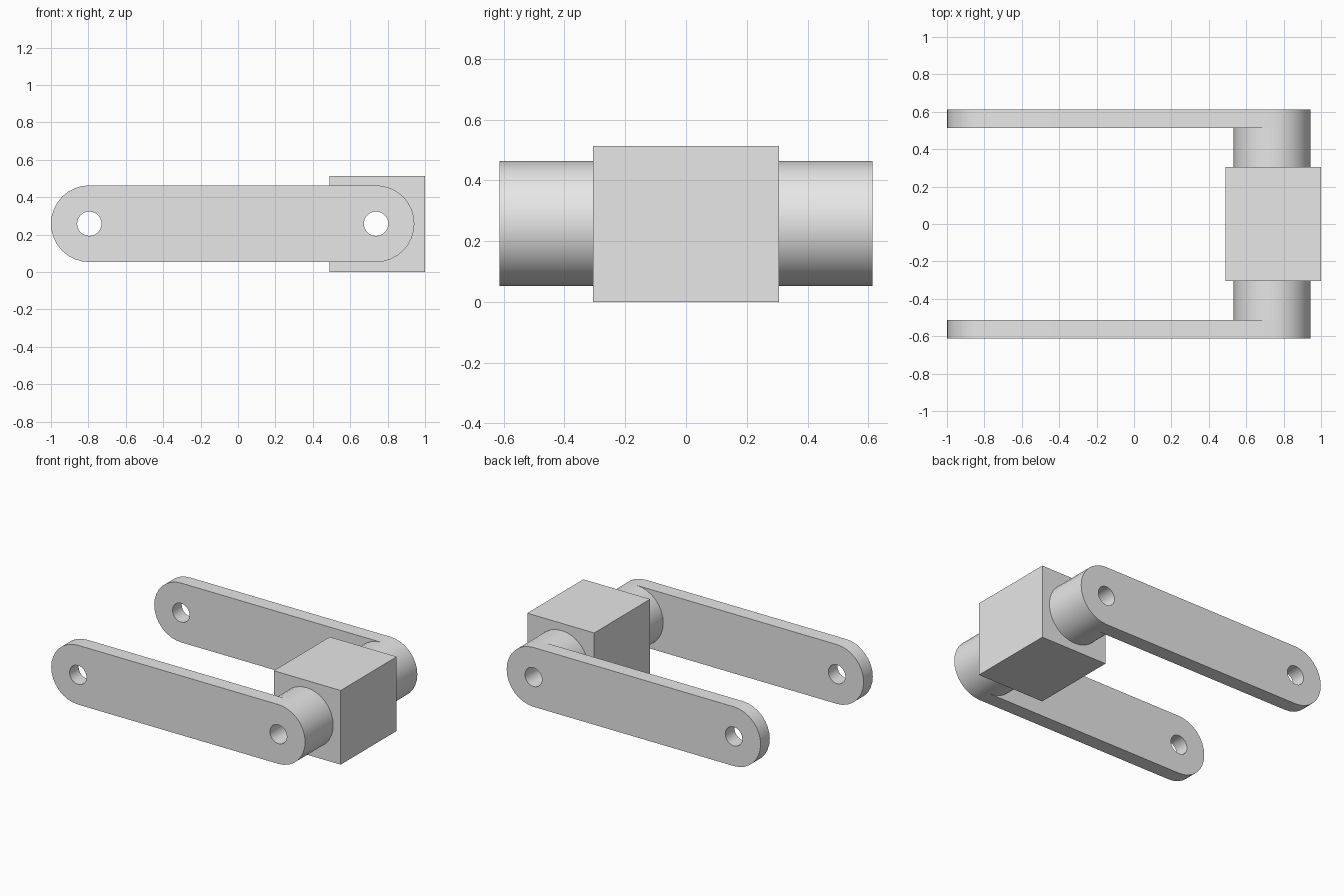
import bpy
import bmesh
from math import cos, sin, pi, radians
from mathutils import Matrix

old = bpy.data.objects.get("Cube")
if old:
    bpy.data.objects.remove(old, do_unlink=True)

MID_Z = 0.258              # height of both pin axes
PIVOT_X, TIP_X = 0.738, -0.795
ARM_R, HOLE_R = 0.205, 0.065
ARM_IN, ARM_OUT = 0.513, 0.613
BLOCK_Y = 0.306
SEGS = 32

grey = bpy.data.materials.new("light grey")
grey.use_nodes = True
grey.diffuse_color = (0.8, 0.8, 0.8, 1)
grey.node_tree.nodes["Principled BSDF"].inputs["Base Color"].default_value = (0.8, 0.8, 0.8, 1)


def finish(name, bm):
    bmesh.ops.recalc_face_normals(bm, faces=bm.faces)
    mesh = bpy.data.meshes.new(name)
    bm.to_mesh(mesh)
    bm.free()
    mesh.materials.append(grey)
    obj = bpy.data.objects.new(name, mesh)
    bpy.context.collection.objects.link(obj)
    return obj


def prism(name, outline, y0, y1):
    """Extrude an (x, z) outline along y."""
    bm = bmesh.new()
    face = bm.faces.new([bm.verts.new((x, y0, z)) for x, z in outline])
    ext = bmesh.ops.extrude_face_region(bm, geom=[face])["geom"]
    verts = [v for v in ext if isinstance(v, bmesh.types.BMVert)]
    bmesh.ops.translate(bm, verts=verts, vec=(0, y1 - y0, 0))
    return finish(name, bm)


def arc(x, radius, start, sweep, steps):
    return [(x + radius * cos(start + sweep * i / steps),
             MID_Z + radius * sin(start + sweep * i / steps)) for i in range(steps + 1)]


def circle(x, radius):
    return arc(x, radius, 0, 2 * pi, SEGS)[:-1]


def select_only(obj):
    bpy.ops.object.select_all(action="DESELECT")
    obj.select_set(True)
    bpy.context.view_layer.objects.active = obj


def drill(obj, cutters):
    """Cut the pin holes, then smooth the round walls."""
    select_only(obj)
    for cutter in cutters:
        mod = obj.modifiers.new("pin hole", "BOOLEAN")
        mod.operation = "DIFFERENCE"
        mod.solver = "EXACT"
        mod.object = cutter
        bpy.ops.object.modifier_apply(modifier=mod.name)
    bpy.ops.object.shade_smooth_by_angle(angle=radians(30))


# Pin hole cutters through the full width
pivot_pin = prism("pivot_hole_cutter", circle(PIVOT_X, HOLE_R), -1, 1)
tip_pin = prism("tip_hole_cutter", circle(TIP_X, HOLE_R), -1, 1)

# Central block
bm = bmesh.new()
bmesh.ops.create_cube(bm, size=1, matrix=Matrix.Translation((0.744, 0, 0.2565))
                      @ Matrix.Diagonal((0.512, 2 * BLOCK_Y, 0.513, 1)))
drill(finish("hinge_block", bm), [pivot_pin])

# Round bosses and round-ended arms on both sides
slot = arc(PIVOT_X, ARM_R, -pi / 2, pi, SEGS // 2) + arc(TIP_X, ARM_R, pi / 2, pi, SEGS // 2)
for side, s in (("front", -1), ("back", 1)):
    boss = prism(side + "_boss", circle(PIVOT_X, ARM_R), s * BLOCK_Y, s * ARM_IN)
    drill(boss, [pivot_pin])
    arm = prism(side + "_arm", slot, s * ARM_IN, s * ARM_OUT)
    drill(arm, [pivot_pin, tip_pin])

for cutter in (pivot_pin, tip_pin):
    bpy.data.objects.remove(cutter, do_unlink=True)
